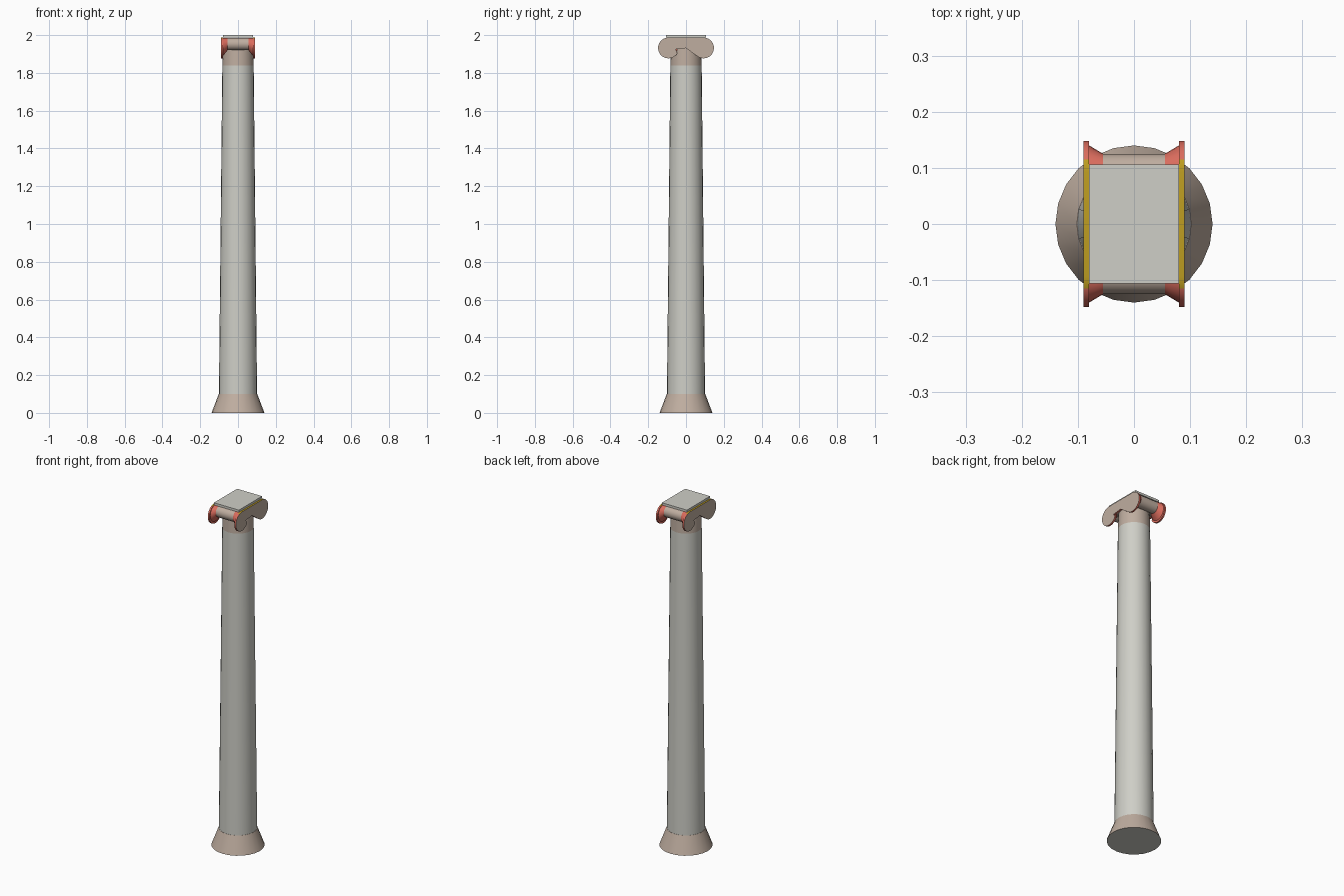
import bpy, bmesh
from math import radians, sin, cos, pi

cube = bpy.data.objects.get("Cube")
if cube:
    bpy.data.objects.remove(cube, do_unlink=True)


def material(name, rgb):
    m = bpy.data.materials.new(name)
    m.use_nodes = True
    m.diffuse_color = (*rgb, 1)
    m.node_tree.nodes["Principled BSDF"].inputs["Base Color"].default_value = (*rgb, 1)
    return m


stone = material("pale stone", (0.62, 0.62, 0.57))
beige = material("beige stone", (0.52, 0.42, 0.35))
red = material("terracotta red", (0.70, 0.15, 0.11))
gold = material("gold", (0.52, 0.34, 0.015))


def finish(name, bm, mats, rule=None, smooth=True):
    bmesh.ops.recalc_face_normals(bm, faces=bm.faces)
    if rule:
        for f in bm.faces:
            f.material_index = rule(f)
    mesh = bpy.data.meshes.new(name)
    bm.to_mesh(mesh)
    bm.free()
    ob = bpy.data.objects.new(name, mesh)
    bpy.context.collection.objects.link(ob)
    for m in mats:
        mesh.materials.append(m)
    if smooth:
        bpy.ops.object.select_all(action="DESELECT")
        ob.select_set(True)
        bpy.context.view_layer.objects.active = ob
        bpy.ops.object.shade_smooth_by_angle(angle=radians(30))
    return ob


def loft(name, rings, mats, rule=None):
    """Skin a list of equally long point loops and cap both ends."""
    bm = bmesh.new()
    loops = [[bm.verts.new(p) for p in ring] for ring in rings]
    n = len(loops[0])
    for a, b in zip(loops, loops[1:]):
        for i in range(n):
            j = (i + 1) % n
            bm.faces.new((a[i], a[j], b[j], b[i]))
    bm.faces.new(loops[0][::-1])
    bm.faces.new(loops[-1])
    return finish(name, bm, mats, rule)


def ring_z(r, z, n=24):
    return [(r * cos(2 * pi * i / n), r * sin(2 * pi * i / n), z) for i in range(n)]


def ring_x(x, y, z, r, n=24):
    return [(x, y + r * cos(2 * pi * i / n), z + r * sin(2 * pi * i / n)) for i in range(n)]


def box(name, size, z_mid, mat):
    bm = bmesh.new()
    bmesh.ops.create_cube(bm, size=1)
    bmesh.ops.scale(bm, vec=size, verts=bm.verts)
    bmesh.ops.translate(bm, vec=(0, 0, z_mid), verts=bm.verts)
    return finish(name, bm, [mat], smooth=False)


# Column: flared foot, tapering shaft, short neck
loft("foot", [ring_z(0.14, 0), ring_z(0.102, 0.1)], [beige, stone],
     lambda f: int(f.normal.z < -0.9))
loft("shaft", [ring_z(0.101, 0.1), ring_z(0.083, 1.84)], [stone])
loft("neck", [ring_z(0.083, 1.84), ring_z(0.08, 1.935)], [beige])

# Capital core and top slab
box("capital_core", (0.158, 0.19, 0.056), 1.958, beige)
box("top_slab", (0.16, 0.212, 0.013), 1.9935, stone)


# Scroll plates: two round ends joined by a web, one end cut in with a notch
def arc(cy, start, end, steps, r=0.055, cz=1.932):
    angles = [radians(start + (end - start) * i / steps) for i in range(steps + 1)]
    return [(cy + r * cos(a), cz + r * sin(a)) for a in angles]


profile = (arc(-0.093, 90, 330, 20) + [(-0.055, 1.925), (0.0, 1.931)]
           + arc(0.093, -126, 90, 18))


def plate_colour(f):
    if abs(f.normal.x) > 0.9:
        outer = abs(f.calc_center_median().x) > 0.085
        return 0 if outer else 1
    return 2 if f.normal.z > 0.9 else 1


# Each side is the other turned half a circle
for side, s in (("left", 1), ("right", -1)):
    loft(side + "_scroll_plate",
         [[(s * x, s * y, z) for y, z in profile] for x in (0.08, 0.09)],
         [beige, red, gold], plate_colour)

# Bolsters at front and back, each with two flared red ends
for end, e in (("front", -1), ("back", 1)):
    y = 0.092 * e
    loft(end + "_bolster", [ring_x(x, y, 1.953, 0.033) for x in (-0.056, 0.056)], [beige])
    for side, s in (("left", 1), ("right", -1)):
        loft(f"{end}_{side}_flare",
             [ring_x(s * 0.055, y, 1.953, 0.033), ring_x(s * 0.08, y, 1.937, 0.048)],
             [red])
